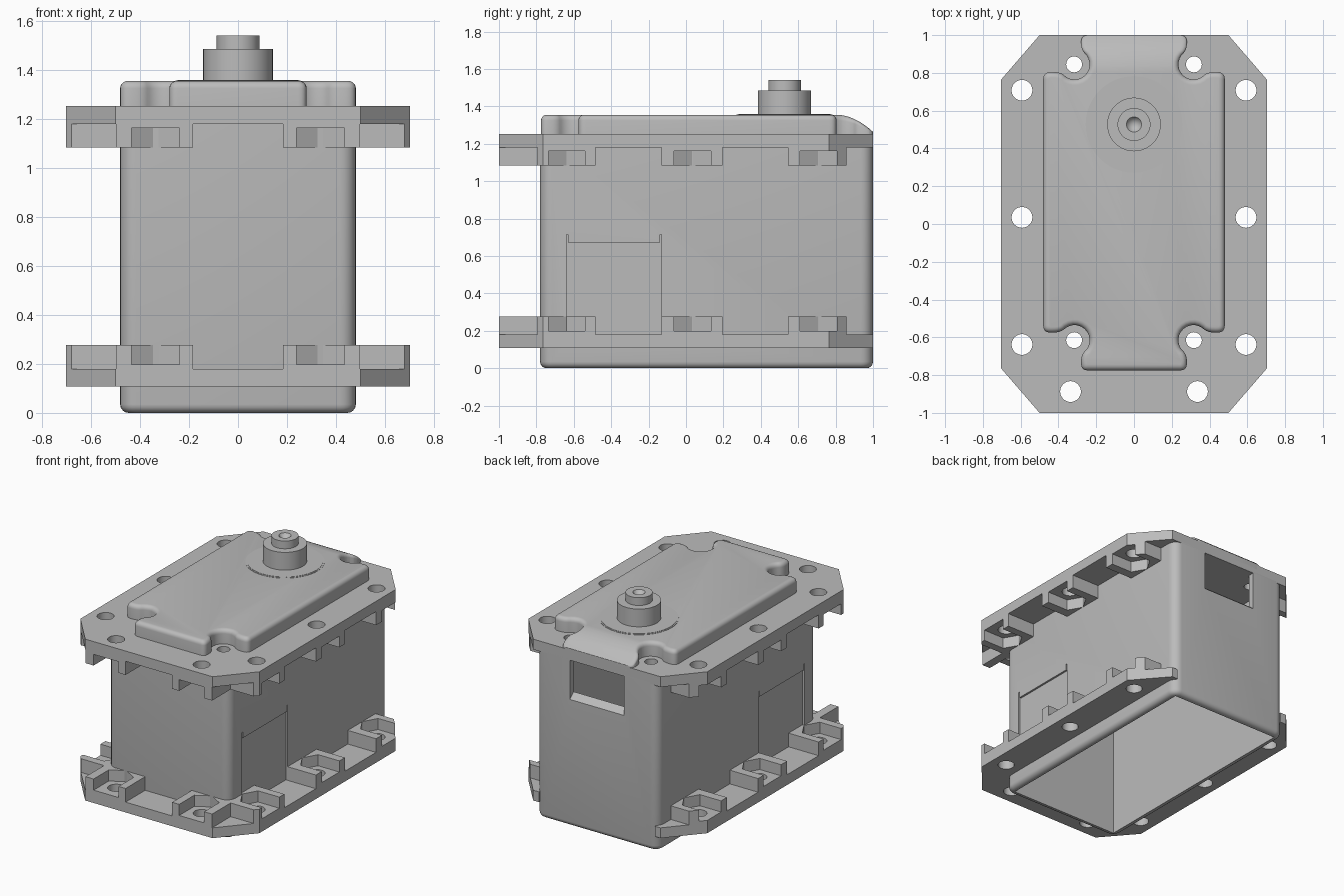
import bpy, bmesh, math
from mathutils import Vector, Matrix

cube = bpy.data.objects.get("Cube")
if cube:
    bpy.data.objects.remove(cube, do_unlink=True)

grey = bpy.data.materials.new("plain grey")
grey.use_nodes = True
colour = (0.5, 0.5, 0.5, 1)
grey.diffuse_color = colour
grey.node_tree.nodes["Principled BSDF"].inputs["Base Color"].default_value = colour


def finish(name, bm):
    bmesh.ops.recalc_face_normals(bm, faces=bm.faces)
    mesh = bpy.data.meshes.new(name)
    bm.to_mesh(mesh)
    bm.free()
    mesh.materials.append(grey)
    obj = bpy.data.objects.new(name, mesh)
    bpy.context.collection.objects.link(obj)
    return obj


def prism_mesh(pts, z0, z1):
    bm = bmesh.new()
    face = bm.faces.new([bm.verts.new((x, y, z0)) for x, y in pts])
    new = bmesh.ops.extrude_face_region(bm, geom=[face])["geom"]
    for v in new:
        if isinstance(v, bmesh.types.BMVert):
            v.co.z = z1
    return bm


def prism(name, pts, z0, z1):
    return finish(name, prism_mesh(pts, z0, z1))


def rect(x0, x1, y0, y1):
    return [(x0, y0), (x1, y0), (x1, y1), (x0, y1)]


def circle(x, y, r, n=32):
    angles = [math.tau * i / n for i in range(n)]
    return [(x + r * math.cos(a), y + r * math.sin(a)) for a in angles]


def activate(obj):
    bpy.ops.object.select_all(action="DESELECT")
    obj.select_set(True)
    bpy.context.view_layer.objects.active = obj


def cut(obj, cutter):
    mod = obj.modifiers.new("cut", "BOOLEAN")
    mod.operation = "DIFFERENCE"
    mod.solver = "EXACT"
    mod.object = cutter
    activate(obj)
    bpy.ops.object.modifier_apply(modifier=mod.name)
    bpy.data.objects.remove(cutter, do_unlink=True)


def cut_prism(obj, pts, z0, z1):
    cut(obj, prism("cutter", pts, z0, z1))


def smooth(obj):
    activate(obj)
    bpy.ops.object.shade_smooth_by_angle(angle=math.radians(32))


def cut_window(obj):
    # Opening in the back wall with a sloping sill
    cutter = prism("cutter", rect(-0.213, 0.213, 0.9, 1.05), 0.985, 1.18)
    for v in cutter.data.vertices:
        if v.co.y > 1 and v.co.z < 1:
            v.co.z = 0.86
    cut(obj, cutter)


# Case: rounded hollow box, open below
bm = prism_mesh(rect(-0.481, 0.481, -0.78, 1), 0, 1.19)
upright = [e for e in bm.edges if abs(e.verts[0].co.z - e.verts[1].co.z) > 0.5]
bmesh.ops.bevel(bm, geom=upright, offset=0.065, segments=6, profile=0.5, affect="EDGES")
rim = [e for e in bm.edges if all(v.co.z < 0.01 for v in e.verts)]
bmesh.ops.bevel(bm, geom=rim, offset=0.035, segments=4, profile=0.5, affect="EDGES")
case = finish("case", bm)
cut_prism(case, rect(-0.435, 0.435, -0.735, 0.955), -0.1, 1.3)
cut_window(case)
for s in (-1, 1):
    # Shallow side panels with thin slits above their ends
    x0, x1 = sorted((s * 0.467, s * 0.6))
    cut_prism(case, rect(x0, x1, -0.64, -0.13), 0.15, 0.672)
    for y in (-0.64, -0.14):
        cut_prism(case, rect(x0, x1, y, y + 0.01), 0.6, 0.715)
smooth(case)

# Mounting flanges with hexagonal nut pockets
SIDE_HOLES = (-0.638, 0.035, 0.708)
NUT = 0.098
PLATE = 0.18


def flange(name, upper):
    def z(a, b):
        return (1.36 - b, 1.36 - a) if upper else (a, b)

    outline = [(0.703, -0.765), (0.703, 0.765), (0.5, 1), (-0.5, 1),
               (-0.703, 0.765), (-0.703, -0.765), (-0.5, -1), (0.5, -1)]
    obj = prism(name, outline, *z(0.107, 0.277))
    cut_prism(obj, rect(-0.455, 0.455, -0.75, 1.1), *z(PLATE if upper else 0, 0.4))
    cut_prism(obj, rect(-0.183, 0.183, -1.1, -0.7), *z(PLATE, 0.4))
    for s in (-1, 1):
        gaps = [(0.45, -0.484, -0.13), (0.45, 0.195, 0.545),
                (0.45, 0.857, 1.1), (0.497, -1.1, -0.793)]
        for x, y0, y1 in gaps:
            x0, x1 = sorted((s * x, s * 0.9))
            cut_prism(obj, rect(x0, x1, y0, y1), *z(PLATE, 0.4))
        sites = [(s * 0.593, y, s, 0) for y in SIDE_HOLES] + [(s * 0.336, -0.887, 0, -1)]
        for x, y, dx, dy in sites:
            # Hexagon stretched out through the open side
            r = NUT / math.cos(math.pi / 6)
            d = Vector((dx, dy))
            side = Vector((-dy, dx))
            pocket = [d * 0.3 + side * NUT, side * NUT - d * r / 2, -d * r,
                      -side * NUT - d * r / 2, d * 0.3 - side * NUT]
            cut_prism(obj, [(x + p.x, y + p.y) for p in pocket], *z(0.198, 0.4))
            cut_prism(obj, circle(x, y, 0.055), 0, 1.5)
    return obj


lower_flange = flange("lower_flange", False)
upper_flange = flange("upper_flange", True)
cut_window(upper_flange)
for x in (-0.317, 0.317):
    for y in (-0.615, 0.845):
        cut_prism(upper_flange, circle(x, y, 0.042), 1.1, 1.4)
smooth(lower_flange)
smooth(upper_flange)


# Cover: plate with scooped screw corners and a rolled rim
def curve(a, b, c, n=5):
    a, b, c = Vector(a), Vector(b), Vector(c)
    return [tuple(a * (1 - t) ** 2 + b * 2 * t * (1 - t) + c * t * t)
            for t in (i / n for i in range(n + 1))]


def corner(hole_y, end_y, inset):
    y = hole_y - 0.04 - inset
    r = 0.08 + inset
    x0, x1 = 0.28 - inset, 0.481 - inset
    arc = [(0.315 + r * math.cos(math.radians(a)), hole_y + r * math.sin(math.radians(a)))
           for a in range(-55, -221, -15)]
    pts = curve((x1, hole_y - 0.08), (x1, y), (0.441, y))
    pts += curve((0.43, y), (0.384, y), arc[0])
    pts += arc[1:-1]
    pts += curve(arc[-1], (x0, hole_y + 0.072), (x0, hole_y + 0.11))
    return pts + curve((x0, end_y - 0.035), (x0, end_y), (0.245, end_y))


def cover_outline(inset):
    back = corner(0.845, 1.0, inset)
    front = corner(0.615, 0.775 - inset, inset)
    return (back + [(-x, y) for x, y in reversed(back)]
            + [(-x, -y) for x, y in front] + [(x, -y) for x, y in reversed(front)])


BASE, TOP, ROLL = 1.22, 1.355, 0.03
levels = [(0, BASE)]
for i in range(6):
    a = math.pi / 2 * i / 5
    levels.append((ROLL * (1 - math.cos(a)), TOP - ROLL * (1 - math.sin(a))))
bm = bmesh.new()
rings = [[bm.verts.new((x, y, z)) for x, y in cover_outline(inset)] for inset, z in levels]
for low, high in zip(rings, rings[1:]):
    for i in range(len(low)):
        bm.faces.new((low[i - 1], low[i], high[i], high[i - 1]))
bm.faces.new(rings[-1])
# The back end rolls down to the flange
for i in range(9):
    geom = bm.verts[:] + bm.edges[:] + bm.faces[:]
    bmesh.ops.bisect_plane(bm, geom=geom, plane_co=(0, 0.811 + 0.021 * i, 0), plane_no=(0, 1, 0))
for v in bm.verts:
    if v.co.y > 0.8:
        t = (v.co.y - 0.8) / 0.2
        v.co.z = BASE + (v.co.z - BASE) * (1 - 0.68 * t * t)
cover = finish("cover", bm)
smooth(cover)

# Stepped output shaft on a thin bearing disc
profile = [(0, 1.48), (0.04, 1.54), (0.087, 1.54), (0.087, 1.485), (0.142, 1.485),
           (0.142, 1.359), (0.246, 1.359), (0.246, 1.357), (0.256, 1.357), (0.256, 1.34)]
bm = bmesh.new()
verts = [bm.verts.new((r, 0, z)) for r, z in profile]
edges = [bm.edges.new(pair) for pair in zip(verts, verts[1:])]
bmesh.ops.spin(bm, geom=verts + edges, axis=(0, 0, 1), cent=(0, 0, 0),
               angle=math.tau, steps=48, use_duplicate=False)
bmesh.ops.remove_doubles(bm, verts=bm.verts, dist=0.0005)
bmesh.ops.transform(bm, matrix=Matrix.Translation((0, 0.527, 0)), verts=bm.verts)
shaft = finish("output_shaft", bm)
smooth(shaft)
